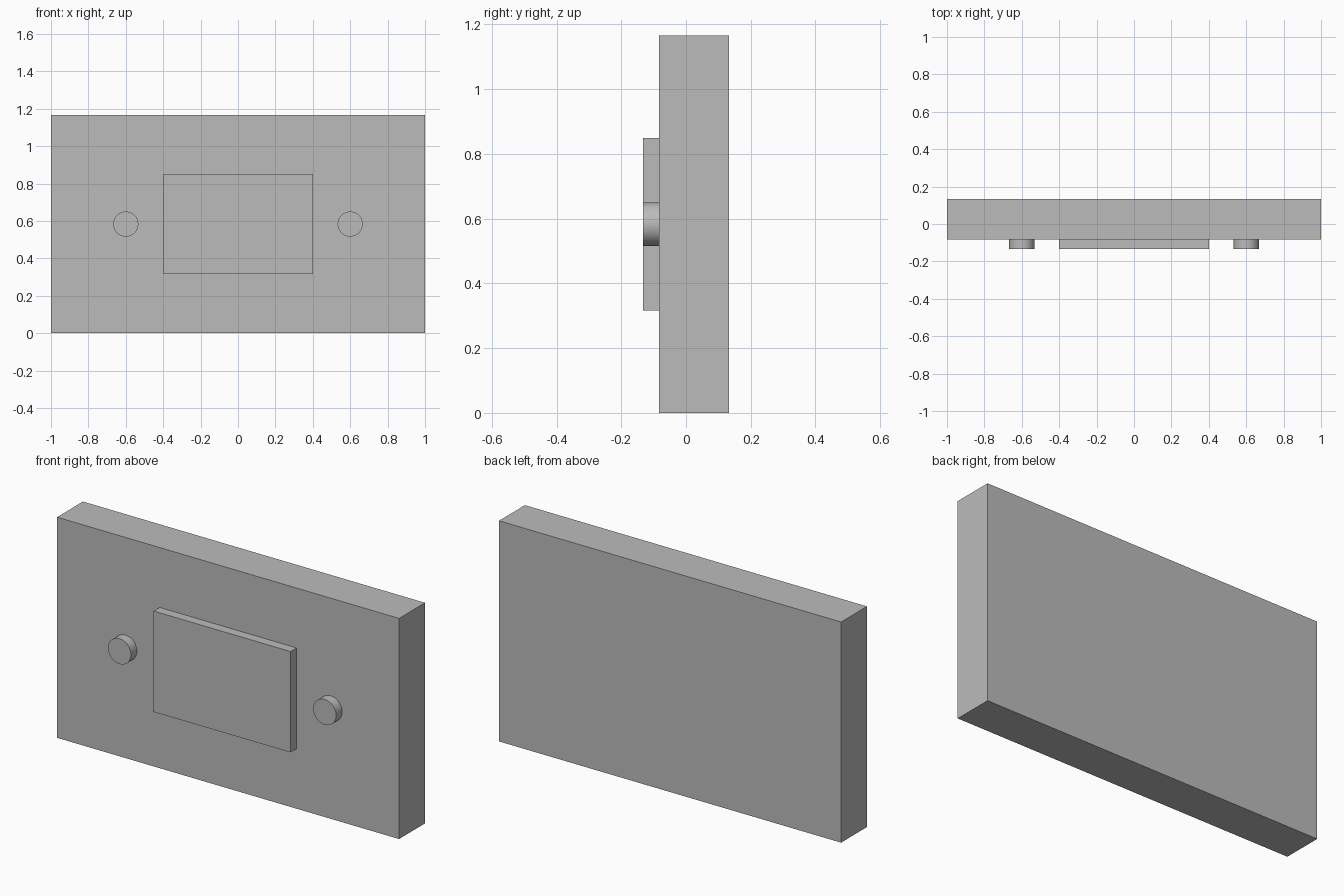
import bpy
import math

cube = bpy.data.objects.get("Cube")
if cube:
    bpy.data.objects.remove(cube, do_unlink=True)

# Single plain grey for every part
grey = bpy.data.materials.new("plain_grey")
grey.use_nodes = True
colour = (0.5, 0.5, 0.5, 1)
grey.diffuse_color = colour
grey.node_tree.nodes["Principled BSDF"].inputs["Base Color"].default_value = colour

FRONT, BODY_FRONT, BACK = -0.133, -0.083, 0.133
MID_Z = 0.583


def finish(name):
    obj = bpy.context.object
    obj.name = name
    obj.data.materials.append(grey)
    return obj


def box(name, width, height, y0, y1):
    bpy.ops.mesh.primitive_cube_add(size=1, location=(0, (y0 + y1) / 2, MID_Z))
    bpy.context.object.scale = (width, y1 - y0, height)
    bpy.ops.object.transform_apply(location=False, rotation=False, scale=True)
    return finish(name)


def knob(name, x):
    bpy.ops.mesh.primitive_cylinder_add(
        vertices=64, radius=0.067, depth=BODY_FRONT - FRONT,
        location=(x, (FRONT + BODY_FRONT) / 2, MID_Z),
        rotation=(math.pi / 2, 0, 0))
    bpy.ops.object.shade_smooth_by_angle(angle=math.radians(30))
    return finish(name)


# Main slab and raised front panel
box("body", 2, 2 * MID_Z, BODY_FRONT, BACK)
box("front_panel", 0.8, 0.533, FRONT, BODY_FRONT)

# Round knobs on either side of the panel
for side, x in (("left", 0.6), ("right", -0.6)):
    knob(side + "_knob", x)
